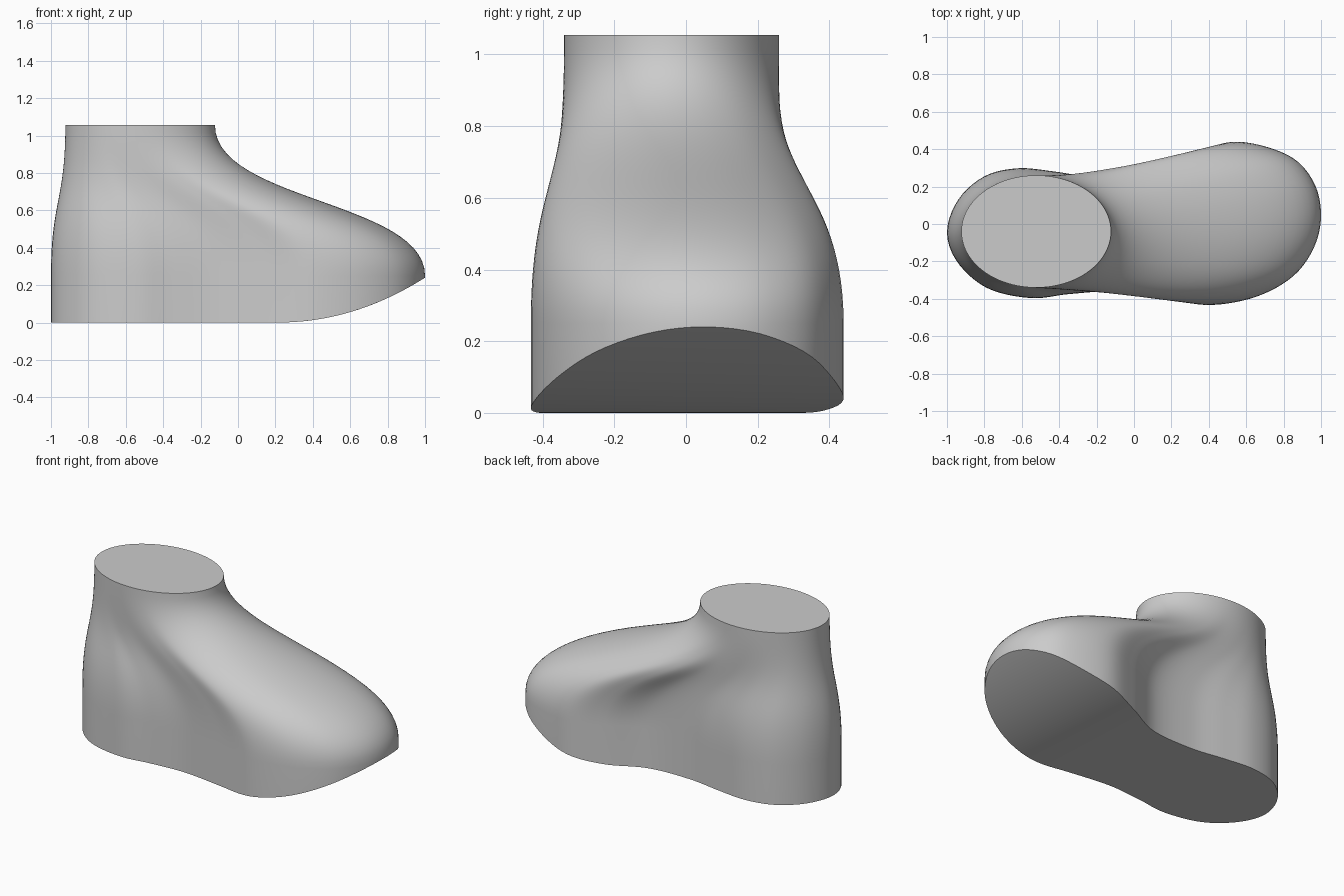
import bpy, bmesh, math
from mathutils import Vector

if "Cube" in bpy.data.objects:
    bpy.data.objects.remove(bpy.data.objects["Cube"])

HALF = 64      # steps along each side, toe to heel
RISE = 28      # steps from sole band to ankle
BAND, TOP = 0.25, 1.055

# Sole outline, toe to heel along each side
inner_side = [(1, .06), (.955, .235), (.82, .37), (.55, .44), (.32, .375), (.08, .265),
              (-.2, .25), (-.42, .28), (-.62, .298), (-.8, .255), (-.94, .13), (-1, -.045)]
outer_side = [(1, .06), (.965, -.12), (.85, -.28), (.65, -.39), (.4, -.433), (.15, -.395),
              (-.12, -.362), (-.35, -.375), (-.55, -.396), (-.78, -.345), (-.94, -.21), (-1, -.045)]


def smooth_side(points, before, after):
    """Even samples of a spline through the points."""
    p = [Vector(q) for q in [before] + points + [after]]
    dense = []
    for a, b, c, d in zip(p, p[1:], p[2:], p[3:]):
        for k in range(40):
            t = k / 40
            dense.append(.5 * (2 * b + (c - a) * t + (2 * a - 5 * b + 4 * c - d) * t * t
                               + (3 * b - a - 3 * c + d) * t ** 3))
    dense.append(p[-2])
    lengths = [0]
    for a, b in zip(dense, dense[1:]):
        lengths.append(lengths[-1] + (b - a).length)
    result, j = [], 0
    for i in range(HALF + 1):
        s = lengths[-1] * i / HALF
        while j < len(dense) - 2 and lengths[j + 1] < s:
            j += 1
        result.append(dense[j].lerp(dense[j + 1], (s - lengths[j]) / (lengths[j + 1] - lengths[j])))
    return result


def ankle_point(f, side):
    a = math.pi * f + .15 * math.sin(2 * math.pi * f)
    return Vector((-.523 + .4 * math.cos(a), -.04 + side * .3 * math.sin(a)))


inner = smooth_side(inner_side, outer_side[1], outer_side[-2])
outer = smooth_side(outer_side, inner_side[1], inner_side[-2])
sole = inner + outer[-2:0:-1]
ankle = [ankle_point(i / HALF, 1) for i in range(HALF + 1)]
ankle += [ankle_point(i / HALF, -1) for i in range(HALF - 1, 0, -1)]
COUNT = len(sole)

bm = bmesh.new()


def add_ring(coords):
    return [bm.verts.new(c) for c in coords]


# Upturned sole edge, then the upper sweeping to the ankle
rings = [add_ring((p.x, p.y, .24 * max(0, (p.x - .2) / .8) ** 2.1) for p in sole)]
for k in range(RISE + 1):
    t = k / RISE
    blend = t * t * (3 - 2 * t)
    z = BAND * (1 - t) ** 3 + .65 * 3 * t * (1 - t) + TOP * t ** 3
    rings.append(add_ring((*p.lerp(q, blend), z) for p, q in zip(sole, ankle)))
for low, high in zip(rings, rings[1:]):
    for i in range(COUNT):
        j = (i + 1) % COUNT
        bm.faces.new((low[i], low[j], high[j], high[i]))

# Flat ankle cap and sole strips
bm.faces.new(rings[-1])
base = rings[0]
for i in range(HALF):
    corners = [base[i], base[-i % COUNT], base[-(i + 1) % COUNT], base[i + 1]]
    bm.faces.new(list(dict.fromkeys(corners)))
bmesh.ops.recalc_face_normals(bm, faces=bm.faces)

# Smooth skin with crisp rims
for face in bm.faces:
    face.smooth = True
for ring in (rings[0], rings[-1]):
    for i in range(COUNT):
        bm.edges.get((ring[i], ring[(i + 1) % COUNT])).smooth = False

mesh = bpy.data.meshes.new("foot_form")
bm.to_mesh(mesh)
bm.free()
foot = bpy.data.objects.new("foot_form", mesh)
bpy.context.collection.objects.link(foot)

grey = bpy.data.materials.new("plain grey")
grey.use_nodes = True
colour = (.6, .6, .6, 1)
grey.diffuse_color = colour
grey.node_tree.nodes["Principled BSDF"].inputs["Base Color"].default_value = colour
mesh.materials.append(grey)
